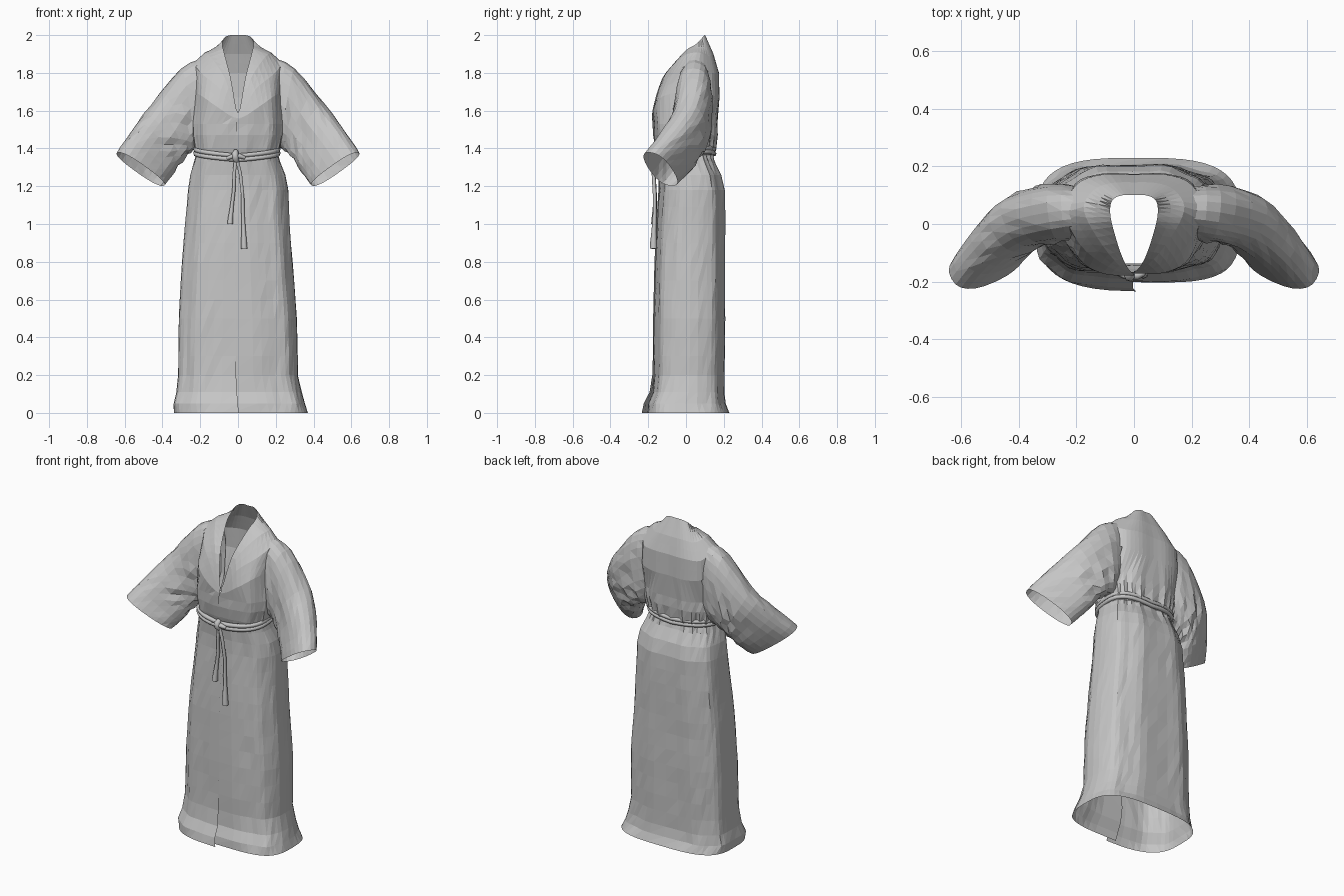
import bpy, math, random
from mathutils import Vector

if "Cube" in bpy.data.objects:
    bpy.data.objects.remove(bpy.data.objects["Cube"])

random.seed(4)
N = 48

cloth = bpy.data.materials.new("grey cloth")
cloth.diffuse_color = (0.56, 0.56, 0.56, 1)
cloth.use_nodes = True
cloth.node_tree.nodes["Principled BSDF"].inputs["Base Color"].default_value = cloth.diffuse_color


def make_mesh(name, rings, closed, skip=None):
    """Skin a list of equally long rings with triangles, leaving out faces where skip(centre)."""
    n = len(rings[0])
    verts = [tuple(p) for r in rings for p in r]
    faces = []
    for i in range(len(rings) - 1):
        for j in range(n if closed else n - 1):
            k = (j + 1) % n
            f = (i * n + j, i * n + k, (i + 1) * n + k, (i + 1) * n + j)
            if not (skip and skip(sum((Vector(verts[v]) for v in f), Vector()) / 4)):
                faces += [(f[0], f[1], f[2]), (f[0], f[2], f[3])]
    me = bpy.data.meshes.new(name)
    me.from_pydata(verts, [], faces)
    me.materials.append(cloth)
    ob = bpy.data.objects.new(name, me)
    bpy.context.collection.objects.link(ob)
    return ob


def catmull(a, b, c, d, t):
    return 0.5 * (2 * b + (c - a) * t + (2 * a - 5 * b + 4 * c - d) * t * t
                  + (3 * b - a - 3 * c + d) * t ** 3)


def spow(v, e):
    return math.copysign(abs(v) ** e, v)


def oval(z, x0, x1, y0, y1, e=0.78):
    """Rounded-box ring, starting and ending at the front centre."""
    cx, cy, a, b = (x0 + x1) / 2, (y0 + y1) / 2, (x1 - x0) / 2, (y1 - y0) / 2
    out = []
    for j in range(N + 1):
        t = math.radians(-90 + 360 * j / N)
        out.append(Vector((cx + a * spow(math.cos(t), e), cy + b * spow(math.sin(t), e), z)))
    return out


def contour(half):
    """Smooth mirrored ring through seven points from front centre to back centre."""
    p = [Vector(q) for q in half]
    p += [Vector((-q.x, q.y, q.z)) for q in reversed(p[1:-1])]
    m, s = len(p), N // len(p)
    out = [catmull(p[i - 1], p[i], p[(i + 1) % m], p[(i + 2) % m], k / s)
           for i in range(m) for k in range(s)]
    return out + [out[0].copy()]


# Robe body: z, left, right, front, back, roundness
levels = [
    (0.0, -.34, .37, -.218, .23, .62), (0.05, -.342, .352, -.21, .207, .62),
    (0.11, -.328, .335, -.182, .20, .64), (0.2, -.32, .315, -.172, .20, .66),
    (0.5, -.315, .31, -.17, .205, .68), (0.8, -.297, .287, -.163, .205, .70),
    (1.0, -.28, .272, -.153, .208, .72), (1.18, -.265, .265, -.142, .205, .74),
    (1.26, -.252, .25, -.14, .185, .74), (1.33, -.232, .222, -.145, .15, .74),
    (1.365, -.222, .212, -.148, .138, .74), (1.40, -.228, .22, -.158, .155, .74),
    (1.47, -.238, .235, -.17, .165, .74), (1.53, -.24, .24, -.173, .167, .76)]
rings = []
for a, b in zip(levels, levels[1:]):
    steps = max(1, round((b[0] - a[0]) / 0.09))
    for k in range(steps):
        rings.append(oval(*[u + (v - u) * k / steps for u, v in zip(a, b)]))
rings.append(oval(*levels[-1]))

# cloth folds: long soft pleats, plus gathers near the waist
for r in rings:
    for j, p in enumerate(r[1:-1], 1):
        t = 2 * math.pi * j / N
        if p.z > 0.01:
            back = 0.5 - 0.5 * math.cos(t)
            gather = math.exp(-((p.z - 1.4) / 0.09) ** 2) * back
            f = 0.004 * math.sin(9 * t + p.z) + 0.006 * gather * (-1) ** j + random.uniform(-.002, .002)
            p.x *= 1 + f * 2
            p.y += f * (1 if p.y > 0 else -1)

# Chest, shoulders and V neckline
upper = [
    [(0, -.175, 1.56), (.11, -.17, 1.62), (.195, -.115, 1.68), (.24, .03, 1.70),
     (.205, .14, 1.68), (.11, .175, 1.67), (0, .174, 1.67)],
    [(0, -.172, 1.575), (.09, -.147, 1.71), (.185, -.075, 1.79), (.24, .04, 1.85),
     (.2, .137, 1.80), (.11, .172, 1.80), (0, .172, 1.80)],
    [(0, -.17, 1.585), (.068, -.125, 1.77), (.145, -.02, 1.885), (.175, .06, 1.908),
     (.14, .118, 1.89), (.08, .142, 1.90), (0, .145, 1.90)],
    [(0, -.168, 1.59), (.038, -.12, 1.77), (.074, -.01, 1.91), (.083, .05, 1.95),
     (.073, .085, 1.985), (.04, .1, 2.0), (0, .1, 2.0)]]
key = [contour(h) for h in upper]
for i in range(len(key)):
    rings.append(key[i])
    if i + 1 < len(key):
        rings.append([(p + q) / 2 for p, q in zip(key[i], key[i + 1])])

# wrap-over: one front edge lies outside the other
for r in rings:
    z = r[0].z
    off = 0.004 + 0.012 * max(0, 1 - z / 0.25)
    for k in range(7):
        r[N - k].y -= off * (1 - k / 7)
        r[k].y += off * (1 - k / 7)
    if z < 1.55:
        r[0].x -= 0.05
        r[N].x -= 0.008


def armhole(c):
    return abs(c.x) > 0.19 and ((c.y - .04) / .08) ** 2 + ((c.z - 1.64) / .185) ** 2 < 1


make_mesh("robe_body", rings, False, armhole)

# Sleeves: centre, half height vector, half depth vector
sections = [
    ((.17, .035, 1.655), (.006, .015, .225), (0, -.085, 0)),
    ((.265, .04, 1.61), (.035, 0, .215), (-.012, -.10, 0)),
    ((.37, .015, 1.495), (.082, -.015, .14), (-.035, -.092, 0)),
    ((.45, -.052, 1.385), (.108, -.04, .112), (-.035, -.08, .003)),
    ((.515, -.135, 1.29), (.12, -.055, .088), (-.035, -.065, .006))]
S = [[Vector(v) for v in s] for s in sections]
for side, label in ((1, "left"), (-1, "right")):
    loops = []
    for i in range(len(S) - 1):
        for k in range(3 if i < len(S) - 2 else 4):
            q = [S[max(i - 1, 0)], S[i], S[i + 1], S[min(i + 2, len(S) - 1)]]
            c, u, w = [catmull(q[0][m], q[1][m], q[2][m], q[3][m], k / 3) for m in range(3)]
            loop = []
            for j in range(24):
                t = 2 * math.pi * j / 24
                p = c + u * spow(math.cos(t), 0.85) + w * spow(math.sin(t), 0.8)
                # crumpled underside near the armpit
                amp = 0.010 if math.cos(t) < 0.1 and i in (1, 2) else 0.003
                if not (i == len(S) - 2 and k == 3):
                    p += (p - c).normalized() * random.uniform(-amp, amp)
                loop.append(Vector((p.x * side, p.y, p.z)))
            loops.append(loop if side > 0 else loop[::-1])
    make_mesh(label + "_sleeve", loops, True)


def rope(name, pts, radius, cyclic=False):
    """Cord along points (x, y, z, thickness factor)."""
    cu = bpy.data.curves.new(name, 'CURVE')
    cu.dimensions = '3D'
    cu.bevel_depth = radius
    cu.bevel_resolution = 1
    cu.use_fill_caps = True
    sp = cu.splines.new('POLY')
    sp.points.add(len(pts) - 1)
    for q, p in zip(sp.points, pts):
        q.co = (p[0], p[1], p[2], 1)
        q.radius = p[3]
    sp.use_cyclic_u = cyclic
    cu.materials.append(cloth)
    ob = bpy.data.objects.new(name, cu)
    bpy.context.collection.objects.link(ob)


# Belt: two strands round the waist, higher at the back
for k, dz in enumerate((-0.009, 0.013)):
    loop = oval(0, -.225, .213, -.158, .148, .74)[:-1]
    rope("belt_strand_%d" % (k + 1),
         [(p.x, p.y, 1.364 + 0.10 * p.y + 0.02 * abs(p.x) / .22 + dz, 1) for p in loop],
         0.013, True)

# Knot: a short cross wrap and a loop over the belt
rope("knot_wrap", [(-.012, -.165, 1.385, .8), (-.016, -.182, 1.372, 1.1),
                   (-.014, -.184, 1.35, 1.1), (-.008, -.17, 1.332, .8)], 0.017)
rope("knot_loop", [(-.06, -.168, 1.347, .7), (-.03, -.178, 1.358, 1),
                   (.01, -.18, 1.36, 1), (.035, -.17, 1.35, .7)], 0.014)

# Hanging belt ends, flared at the tip
rope("short_belt_end", [(-.012, -.172, 1.34, 1), (-.02, -.172, 1.27, 1), (-.022, -.165, 1.18, 1),
                        (-.033, -.165, 1.09, 1.1), (-.04, -.167, 1.03, 1.5), (-.042, -.168, 1.0, 1.7)], 0.010)
rope("long_belt_end", [(-.006, -.172, 1.34, 1), (.012, -.172, 1.27, 1), (.024, -.166, 1.16, 1),
                       (.026, -.166, 1.05, 1), (.03, -.17, .96, 1.3), (.031, -.172, .9, 1.8),
                       (.033, -.172, .87, 1.9)], 0.010)
